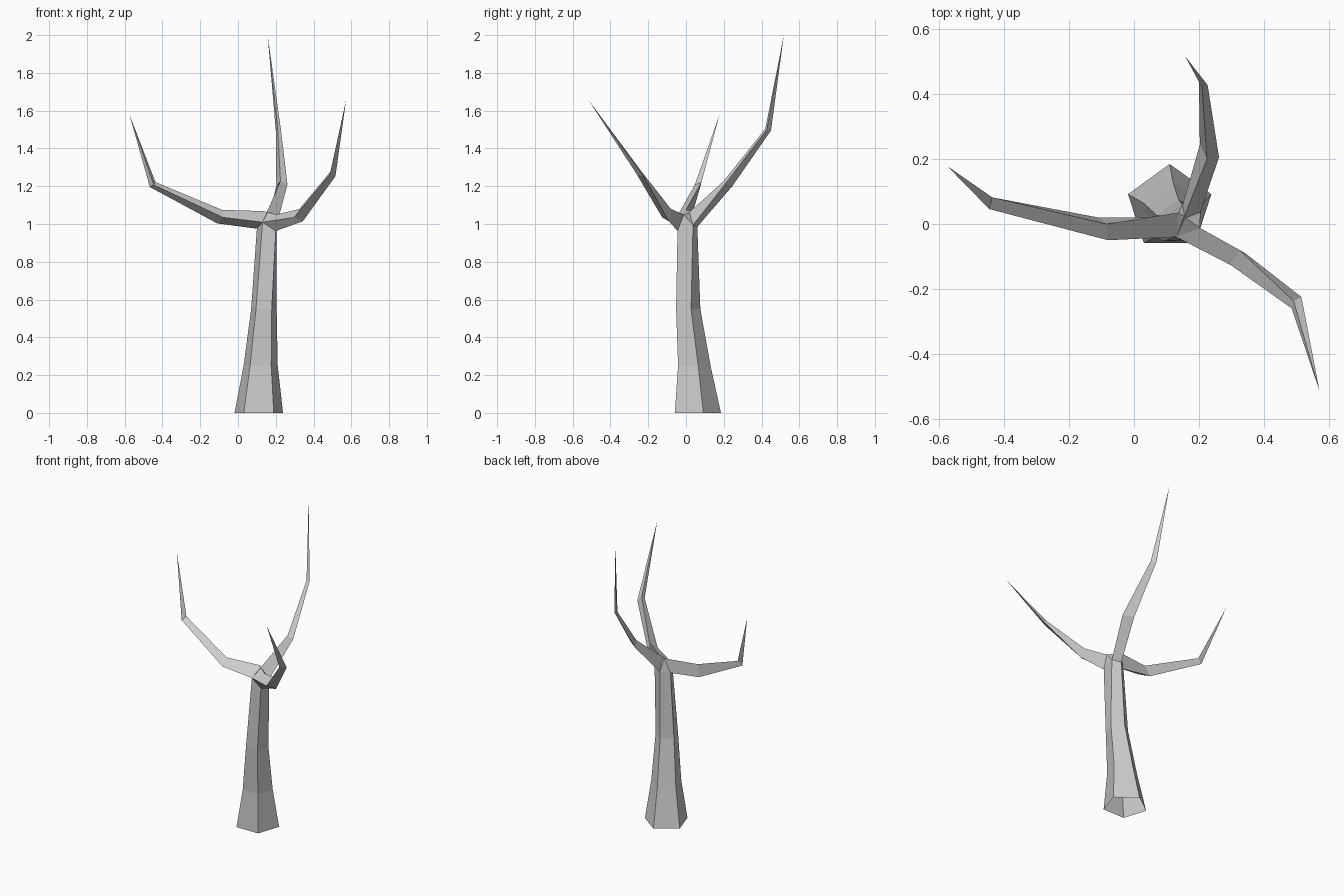
import bpy
import bmesh
from math import sin, cos, radians

cube = bpy.data.objects.get("Cube")
if cube:
    bpy.data.objects.remove(cube, do_unlink=True)

bark = bpy.data.materials.new("grey_bark")
bark.use_nodes = True
bark.diffuse_color = (0.6, 0.6, 0.6, 1)
bsdf = bark.node_tree.nodes["Principled BSDF"]
bsdf.inputs["Base Color"].default_value = bark.diffuse_color
bsdf.inputs["Roughness"].default_value = 0.9


def finish(bm, name):
    bmesh.ops.recalc_face_normals(bm, faces=bm.faces[:])
    mesh = bpy.data.meshes.new(name)
    bm.to_mesh(mesh)
    bm.free()
    mesh.materials.append(bark)
    obj = bpy.data.objects.new(name, mesh)
    bpy.context.collection.objects.link(obj)
    return obj


def skin(name, rings, tip=None):
    """Bridge matching rings of points, optionally closing to a pointed tip."""
    bm = bmesh.new()
    loops = [[bm.verts.new(p) for p in ring] for ring in rings]
    n = len(loops[0])
    for a, b in zip(loops, loops[1:]):
        for i in range(n):
            j = (i + 1) % n
            bm.faces.new((a[i], a[j], b[j], b[i]))
    if tip:
        end = bm.verts.new(tip)
        for i in range(n):
            bm.faces.new((loops[-1][i], loops[-1][(i + 1) % n], end))
    return finish(bm, name)


def pentagon(x, y, z, r):
    angles = [radians(90 + 72 * i) for i in range(5)]
    return [(x + r * cos(a), y + r * sin(a), z) for a in angles]


# Shared points where the trunk splits
back, left_side = (0.15, 0.06, 0.985), (0.1, 0.02, 0.975)
front_a, front_b = (0.13, -0.04, 1.01), (0.2, -0.045, 0.963)
right_side = (0.205, 0.037, 0.995)
crown, notch = (0.203, -0.012, 1.05), (0.137, 0.035, 1.068)
collar = [back, left_side, front_a, front_b, right_side]

# Trunk, open at the ground
skin("trunk", [
    pentagon(0.11, 0.05, 0, 0.135),
    pentagon(0.12, 0.035, 0.25, 0.095),
    pentagon(0.137, 0.005, 0.55, 0.071),
    collar,
])

# Faceted fork joining trunk and limbs
bm = bmesh.new()
for p in collar + [crown, notch]:
    bm.verts.new(p)
bmesh.ops.convex_hull(bm, input=bm.verts[:])
finish(bm, "fork")

# Three-sided limbs, each ending in a point
skin("right_limb", [
    [notch, front_a, left_side],
    [(-0.085, 0.0, 1.075), (-0.08, -0.05, 1.035), (-0.11, 0.02, 1.003)],
    [(-0.437, 0.082, 1.222), (-0.446, 0.046, 1.207), (-0.467, 0.075, 1.196)],
], (-0.575, 0.178, 1.58))

skin("back_limb", [
    [front_a, right_side, back],
    [(0.225, 0.2, 1.228), (0.262, 0.206, 1.21), (0.203, 0.245, 1.2)],
    [(0.21, 0.42, 1.505), (0.227, 0.428, 1.5), (0.2, 0.45, 1.495)],
], (0.157, 0.518, 2.0))

skin("left_limb", [
    [crown, front_a, front_b],
    [(0.325, -0.08, 1.08), (0.297, -0.126, 1.035), (0.343, -0.09, 1.014)],
    [(0.492, -0.237, 1.28), (0.486, -0.26, 1.262), (0.516, -0.225, 1.253)],
], (0.572, -0.515, 1.655))
